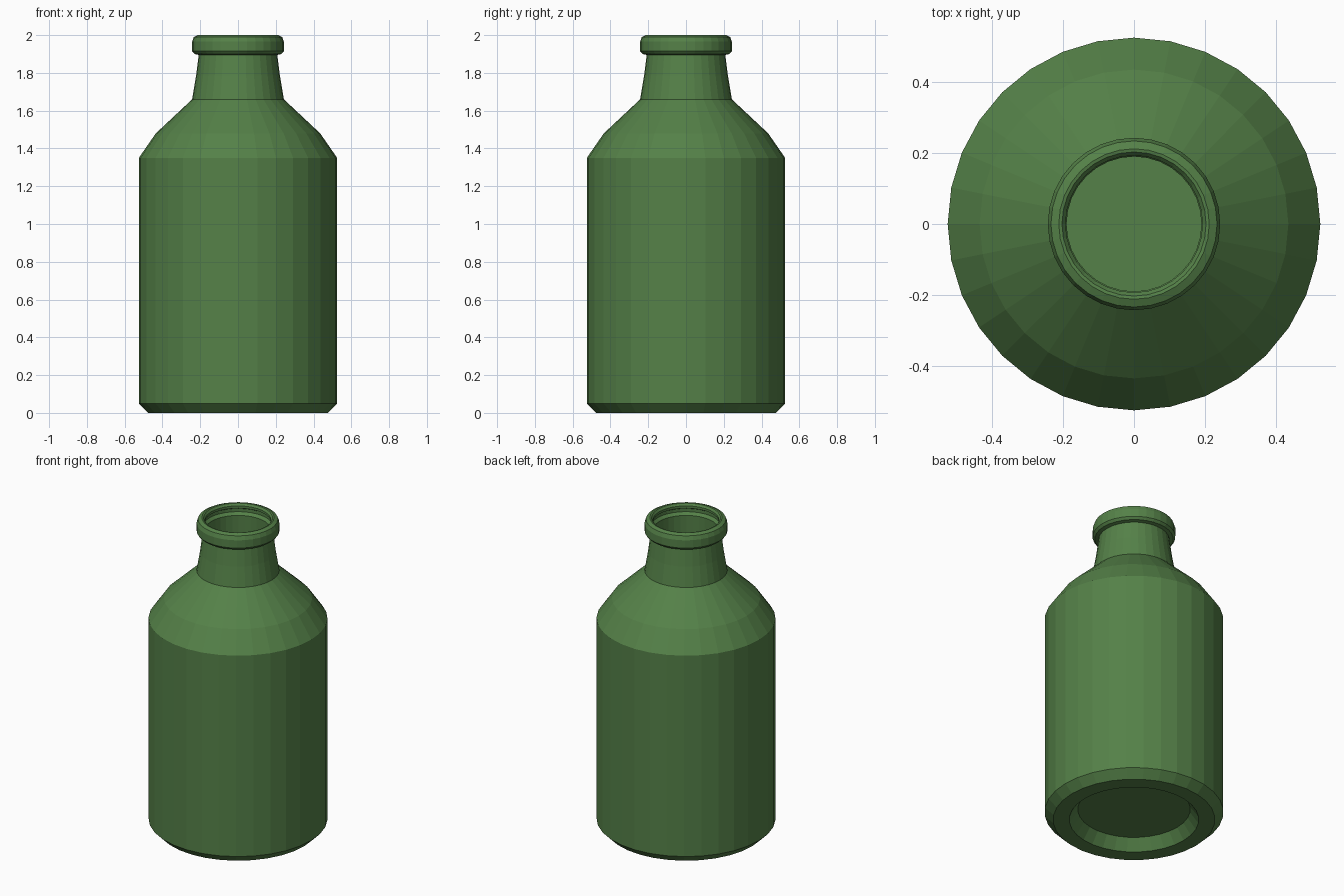
import bpy, bmesh, math

if "Cube" in bpy.data.objects:
    bpy.data.objects.remove(bpy.data.objects["Cube"])

SIDES = 32

# Outer wall: recessed base, body, shoulder, neck, rolled lip (radius, height)
outer = [(0.33, 0.07), (0.38, 0.0), (0.475, 0.0), (0.525, 0.05), (0.525, 1.35),
         (0.435, 1.48), (0.243, 1.66), (0.222, 1.785), (0.208, 1.895),
         (0.23, 1.90), (0.243, 1.915), (0.243, 1.965), (0.234, 1.99), (0.212, 2.0)]
# Inner wall: lip undercut with small ledge, then down to the floor
inner = [(0.203, 1.998), (0.193, 1.985), (0.193, 1.97), (0.206, 1.962),
         (0.206, 1.942), (0.19, 1.925), (0.192, 1.785), (0.215, 1.645),
         (0.412, 1.46), (0.495, 1.34), (0.495, 0.065), (0.462, 0.03),
         (0.395, 0.03), (0.345, 0.10)]
profile = outer + inner

bm = bmesh.new()
rings = []
for r, z in profile:
    rings.append([bm.verts.new((r * math.cos(2 * math.pi * i / SIDES),
                                r * math.sin(2 * math.pi * i / SIDES), z))
                  for i in range(SIDES)])
for a, b in zip(rings, rings[1:]):
    for i in range(SIDES):
        j = (i + 1) % SIDES
        bm.faces.new((a[i], a[j], b[j], b[i]))

# Underside of the recess and inside floor
bm.faces.new(rings[0][::-1])
bm.faces.new(rings[-1])
bmesh.ops.recalc_face_normals(bm, faces=bm.faces[:])

mesh = bpy.data.meshes.new("bottle")
bm.to_mesh(mesh)
bm.free()
bottle = bpy.data.objects.new("bottle", mesh)
bpy.context.collection.objects.link(bottle)

# Green glass colour
green = bpy.data.materials.new("green_glass")
green.diffuse_color = (0.09, 0.22, 0.065, 1.0)
green.use_nodes = True
green.node_tree.nodes["Principled BSDF"].inputs["Base Color"].default_value = green.diffuse_color
mesh.materials.append(green)
